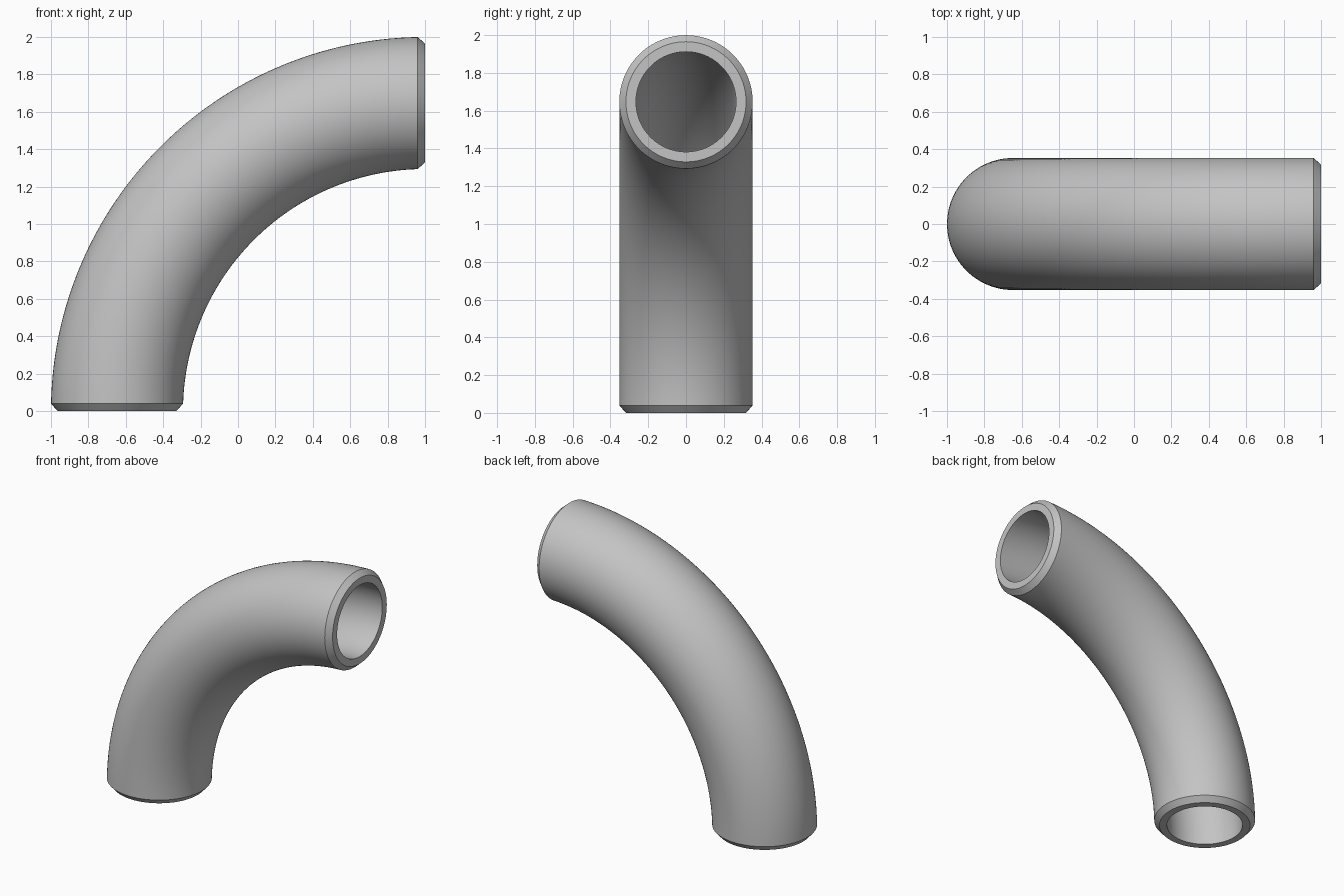
import bpy, bmesh
from math import sin, cos, asin, pi, radians

cube = bpy.data.objects.get("Cube")
if cube:
    bpy.data.objects.remove(cube, do_unlink=True)

BEND, OUTER, BORE, LIP = 1.647, 0.353, 0.265, 0.318
CHAMFER = 0.04      # length of the bevelled pipe ends
SIDES, STEPS = 96, 64


def ring(bm, radius, t, trim=0.0):
    """Cross-section at t along the quarter bend; trim cuts both ends flat."""
    verts = []
    for i in range(SIDES):
        a = 2 * pi * i / SIDES
        rho = BEND + radius * cos(a)
        start = asin(trim / rho)
        phi = start + t * (pi / 2 - 2 * start)
        verts.append(bm.verts.new((1 - rho * cos(phi), radius * sin(a), rho * sin(phi))))
    return verts


# Pipe wall: bevelled start, outer bend, bevelled end, then the bore back again
bm = bmesh.new()
rings = [ring(bm, LIP, 0)]
rings += [ring(bm, OUTER, k / STEPS, CHAMFER) for k in range(STEPS + 1)]
rings.append(ring(bm, LIP, 1))
rings += [ring(bm, BORE, 1 - k / STEPS) for k in range(STEPS + 1)]
for k, first in enumerate(rings):
    second = rings[(k + 1) % len(rings)]
    for i in range(SIDES):
        j = (i + 1) % SIDES
        bm.faces.new((first[i], first[j], second[j], second[i]))
bmesh.ops.recalc_face_normals(bm, faces=bm.faces)

mesh = bpy.data.meshes.new("pipe_elbow")
bm.to_mesh(mesh)
bm.free()
elbow = bpy.data.objects.new("pipe_elbow", mesh)
bpy.context.collection.objects.link(elbow)

# Plain grey metal
grey = bpy.data.materials.new("light_grey")
grey.use_nodes = True
colour = (0.55, 0.55, 0.55, 1)
grey.diffuse_color = colour
grey.node_tree.nodes["Principled BSDF"].inputs["Base Color"].default_value = colour
mesh.materials.append(grey)

# Smooth bend with crisp end edges
bpy.ops.object.select_all(action="DESELECT")
elbow.select_set(True)
bpy.context.view_layer.objects.active = elbow
bpy.ops.object.shade_smooth_by_angle(angle=radians(25))
